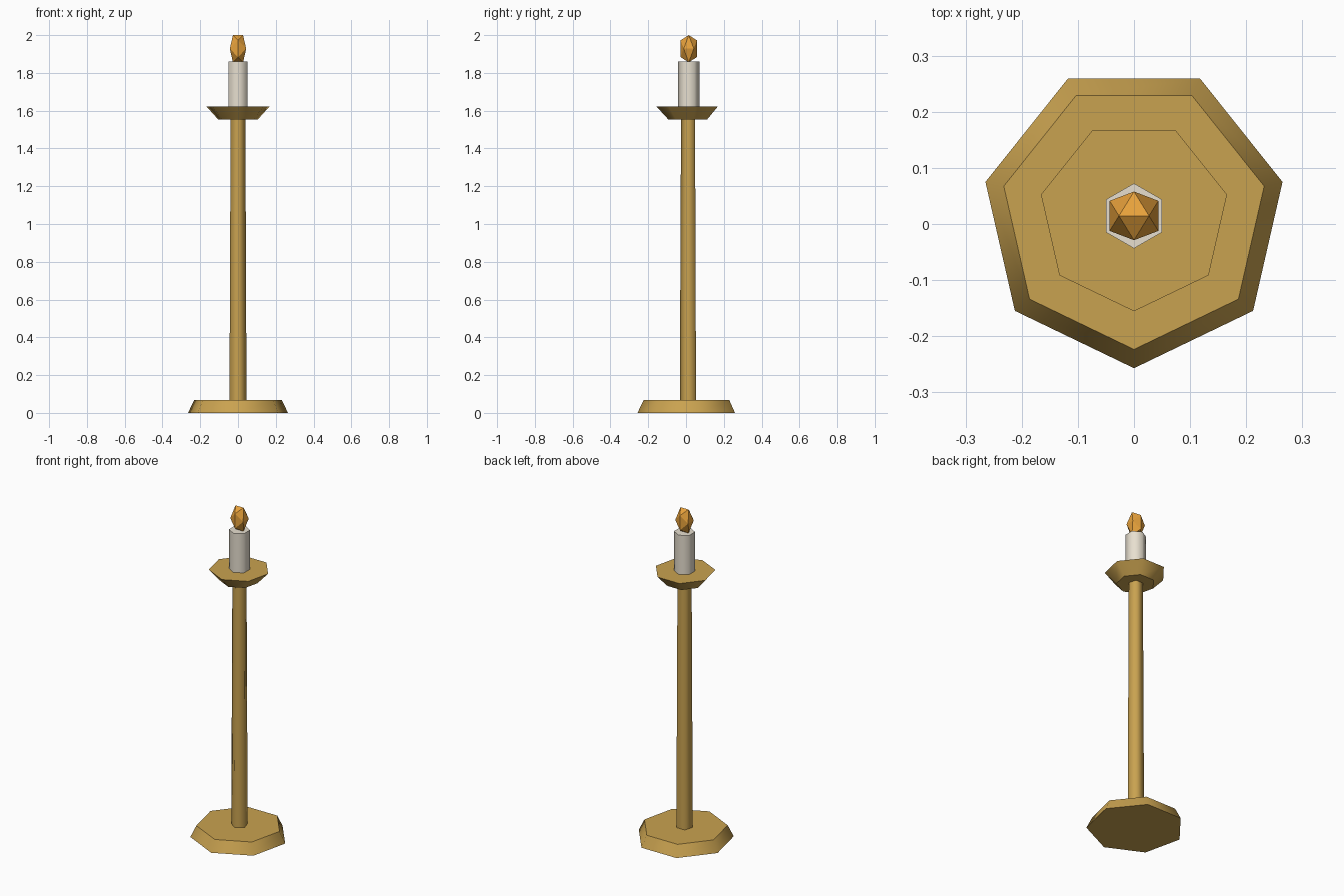
import bpy, bmesh, math

if "Cube" in bpy.data.objects:
    bpy.data.objects.remove(bpy.data.objects["Cube"])

CY = 0.0145                      # shared axis of every part
PHI = (1 + math.sqrt(5)) / 2


def material(name, rgb):
    m = bpy.data.materials.new(name)
    m.diffuse_color = (*rgb, 1)
    m.use_nodes = True
    m.node_tree.nodes["Principled BSDF"].inputs["Base Color"].default_value = m.diffuse_color
    return m


brass = material("brass", (0.584, 0.361, 0.080))
wax = material("cream_wax", (0.807, 0.745, 0.631))
fire = material("flame_orange", (0.807, 0.361, 0.045))


def add_object(name, bm, mat):
    bmesh.ops.recalc_face_normals(bm, faces=bm.faces[:])
    mesh = bpy.data.meshes.new(name)
    bm.to_mesh(mesh)
    bm.free()
    mesh.materials.append(mat)
    obj = bpy.data.objects.new(name, mesh)
    obj.location.y = CY
    bpy.context.collection.objects.link(obj)
    return obj


def tapered_prism(name, sides, r_low, r_high, z_low, z_high, mat):
    """Prism with a corner facing front, smooth sides and crisp flat caps."""
    bm = bmesh.new()
    rings = []
    for r, z in ((r_low, z_low), (r_high, z_high)):
        angles = [-math.pi / 2 + math.tau * i / sides for i in range(sides)]
        rings.append([bm.verts.new((r * math.cos(a), r * math.sin(a), z)) for a in angles])
    low, high = rings
    for i in range(sides):
        j = (i + 1) % sides
        bm.faces.new((low[i], low[j], high[j], high[i])).smooth = True
    for cap in (bm.faces.new(low[::-1]), bm.faces.new(high)):
        for edge in cap.edges:
            edge.smooth = False
    return add_object(name, bm, mat)


# Brass stand
tapered_prism("base", 7, 0.2715, 0.238, 0.0, 0.068, brass)
tapered_prism("stem", 5, 0.0475, 0.041, 0.06, 1.56, brass)
tapered_prism("drip_dish", 7, 0.1075, 0.170, 1.553, 1.621, brass)

# Candle
tapered_prism("candle", 6, 0.058, 0.058, 1.621, 1.859, wax)

# Flame: stretched icosahedron with an edge on top
bm = bmesh.new()
s, sz, zc = 0.0268, 0.0444, 1.928
for a in (-1, 1):
    for b in (-PHI, PHI):
        for x, y, z in ((a, 0, b), (0, b, a), (b, a, 0)):
            bm.verts.new((x * s, y * s, zc + z * sz))
bmesh.ops.convex_hull(bm, input=bm.verts[:])
add_object("flame", bm, fire)
